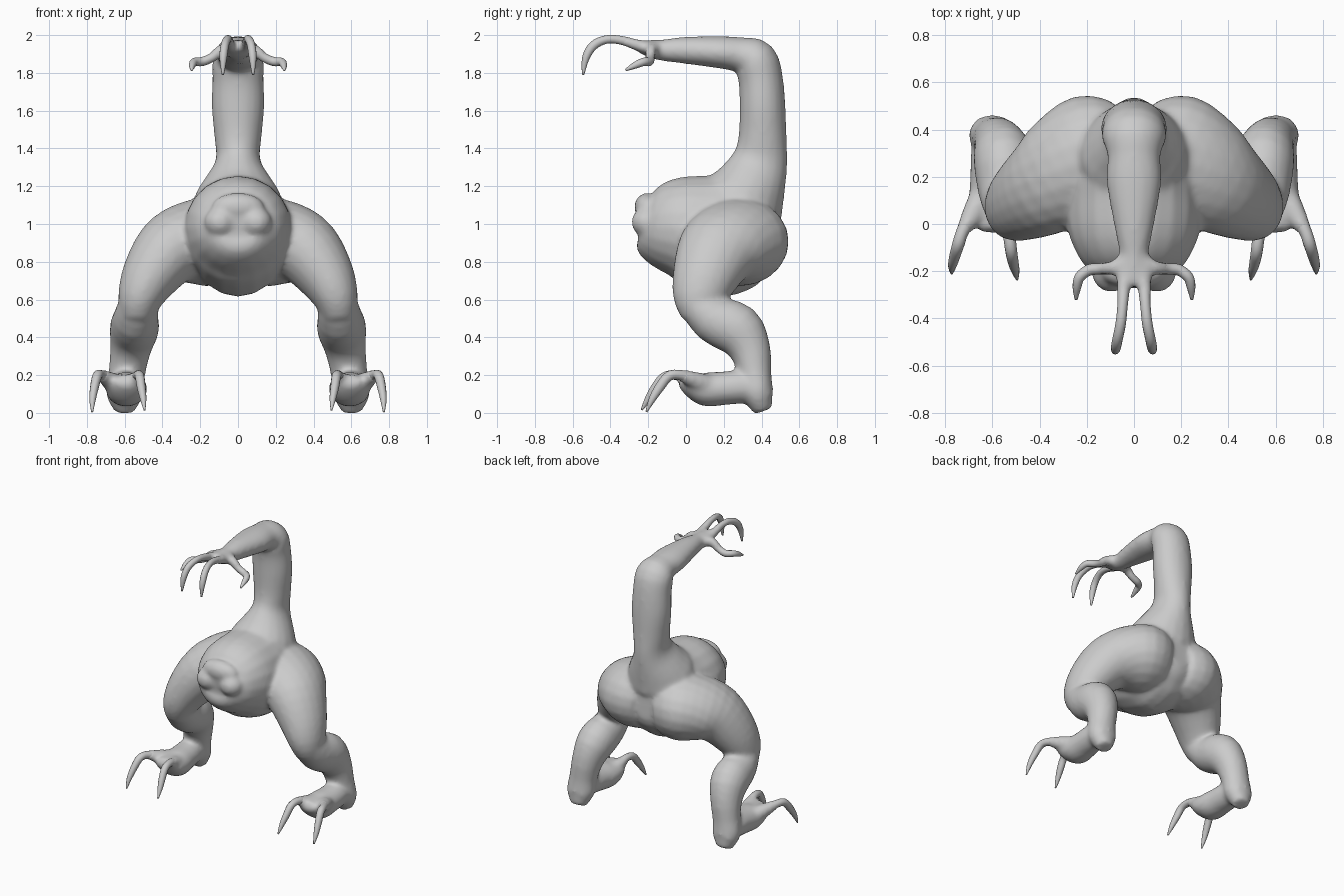
import bpy, bmesh
from mathutils import Vector, Matrix
from math import cos, sin, pi


def spline(rows, steps):
    """Catmull-Rom interpolation through rows of (x, y, z, half width a, half width b)."""
    out = []
    for i in range(len(rows) - 1):
        p0, p1 = rows[max(i - 1, 0)], rows[i]
        p2, p3 = rows[i + 1], rows[min(i + 2, len(rows) - 1)]
        for k in range(steps):
            t = k / steps
            out.append([0.5 * (2 * b + (c - a) * t + (2 * a - 5 * b + 4 * c - d) * t * t
                               + (3 * b - a - 3 * c + d) * t ** 3)
                        for a, b, c, d in zip(p0, p1, p2, p3)])
    out.append(list(rows[-1]))
    return out


def loft(bm, rows, ref=(1, 0, 0), flip=1, sides=20, steps=3):
    """Closed tube of elliptical rings; a lies along ref, b across it."""
    rows = spline(rows, steps)
    pts = [Vector((r[0] * flip, r[1], r[2])) for r in rows]
    rings = []
    for i, (p, r) in enumerate(zip(pts, rows)):
        t = (pts[min(i + 1, len(pts) - 1)] - pts[max(i - 1, 0)]).normalized()
        u = Vector(ref)
        u = (u - t * u.dot(t)).normalized()
        v = t.cross(u)
        rings.append([bm.verts.new(p + u * r[3] * cos(2 * pi * k / sides)
                                   + v * r[4] * sin(2 * pi * k / sides))
                      for k in range(sides)])
    for A, B in zip(rings, rings[1:]):
        for k in range(sides):
            j = (k + 1) % sides
            bm.faces.new((A[k], A[j], B[j], B[k]))
    bm.faces.new(rings[0][::-1])
    bm.faces.new(rings[-1])


def blob(bm, loc, size):
    bmesh.ops.create_uvsphere(bm, u_segments=16, v_segments=10, radius=1,
                              matrix=Matrix.Translation(loc) @ Matrix.Diagonal((*size, 1)))


def finish(bm, name):
    bmesh.ops.recalc_face_normals(bm, faces=bm.faces)
    for f in bm.faces:
        f.smooth = True
    me = bpy.data.meshes.new(name)
    bm.to_mesh(me)
    bm.free()
    ob = bpy.data.objects.new(name, me)
    bpy.context.collection.objects.link(ob)
    return ob


body = bmesh.new()

# Egg-shaped torso, front to back
loft(body, [(0, -.255, 1.0, .07, .05), (0, -.24, 1.0, .12, .10), (0, -.20, .99, .185, .175),
            (0, -.14, .985, .235, .225), (0, -.03, .98, .28, .275), (0, .10, .955, .285, .31),
            (0, .22, .945, .27, .33), (0, .38, .945, .24, .27), (0, .46, .94, .17, .19),
            (0, .49, .94, .08, .1)])

# Lumpy muzzle with a notch under the two lips
blob(body, (0, -.205, 1.09), (.14, .07, .075))
for s in (1, -1):
    blob(body, (s * .095, -.205, 1.01), (.085, .085, .08))

# Upright arm bending forward to a wrist
loft(body, [(0, .25, 1.0, .22, .21), (0, .30, 1.12, .235, .225), (0, .345, 1.21, .19, .19),
            (0, .39, 1.33, .12, .15), (0, .405, 1.45, .124, .128), (0, .405, 1.62, .14, .122),
            (0, .395, 1.77, .136, .118), (0, .365, 1.865, .136, .118), (0, .29, 1.895, .112, .094),
            (0, .17, 1.91, .116, .085), (0, -.02, 1.92, .082, .07), (0, -.13, 1.92, .062, .056),
            (0, -.2, 1.93, .075, .045), (0, -.26, 1.945, .05, .027)])

# Legs: thigh, shin and foot on each side
for s in (1, -1):
    loft(body, [(.05, .31, .895, .21, .21), (.16, .285, .905, .272, .235),
                (.28, .225, .895, .25, .215),
                (.375, .16, .845, .215, .187), (.47, .10, .715, .175, .152),
                (.52, .07, .60, .14, .118), (.535, .07, .50, .09, .085)], ref=(0, 1, 0), flip=s)
    loft(body, [(.52, .03, .61, .10, .09), (.54, .14, .50, .12, .125), (.55, .27, .44, .13, .14),
                (.57, .34, .33, .108, .11), (.59, .365, .2, .097, .088),
                (.60, .38, .1, .10, .082), (.60, .41, .01, .055, .05)], flip=s)
    loft(body, [(.60, .44, .08, .07, .05), (.60, .32, .135, .09, .087), (.595, .2, .13, .10, .089),
                (.59, .1, .125, .11, .09), (.59, .02, .15, .10, .06),
                (.59, -.03, .175, .06, .03)], flip=s)

# Claws: two long fingers and two thumbs on the hand, two toes on each foot
claws = {
    "finger_claw": [(.03, -.17, 1.925, .035, .035), (.042, -.25, 1.945, .028, .028),
                    (.048, -.34, 1.972, .022, .023), (.056, -.42, 1.977, .022, .022),
                    (.07, -.49, 1.945, .022, .024), (.078, -.53, 1.88, .02, .02),
                    (.08, -.545, 1.79, .006, .006)],
    "thumb_claw": [(.03, -.16, 1.925, .035, .035), (.085, -.185, 1.92, .03, .028),
                   (.14, -.19, 1.88, .024, .024), (.19, -.195, 1.86, .024, .024),
                   (.23, -.225, 1.858, .022, .022), (.242, -.27, 1.84, .018, .018),
                   (.245, -.32, 1.815, .006, .006)],
    "outer_toe_claw": [(.635, .13, .14, .05, .05), (.685, .04, .175, .04, .04),
                       (.725, -.03, .2, .027, .027), (.745, -.09, .195, .026, .026),
                       (.76, -.14, .135, .023, .025), (.77, -.18, .07, .017, .018),
                       (.772, -.21, .005, .005, .005)],
    "inner_toe_claw": [(.56, .10, .15, .05, .045), (.54, .02, .175, .038, .035),
                       (.528, -.05, .2, .027, .026), (.52, -.115, .19, .025, .025),
                       (.512, -.16, .135, .023, .025), (.502, -.2, .075, .017, .018),
                       (.495, -.235, .015, .005, .005)],
}
for name, rows in claws.items():
    # thumbs run sideways, so their rings are aligned to the vertical
    ref = (0, 0, 1) if name.startswith("thumb") else (1, 0, 0)
    for side, s in (("right", 1), ("left", -1)):
        bm = bmesh.new()
        loft(bm, rows, ref=ref, flip=s, sides=12, steps=4)
        finish(bm, f"{side}_{name}")
        # thicker knuckle fused into the body
        loft(body, [(*r[:3], r[3] * 1.15, r[4] * 1.15) for r in rows[:3]], ref=ref, flip=s)

# Fuse all fleshy parts into one smooth skin
creature = finish(body, "body")
remesh = creature.modifiers.new("fuse", 'REMESH')
remesh.mode = 'VOXEL'
remesh.voxel_size = .014
remesh.use_smooth_shade = True
soften = creature.modifiers.new("soften", 'SMOOTH')
soften.factor = .5
soften.iterations = 10
